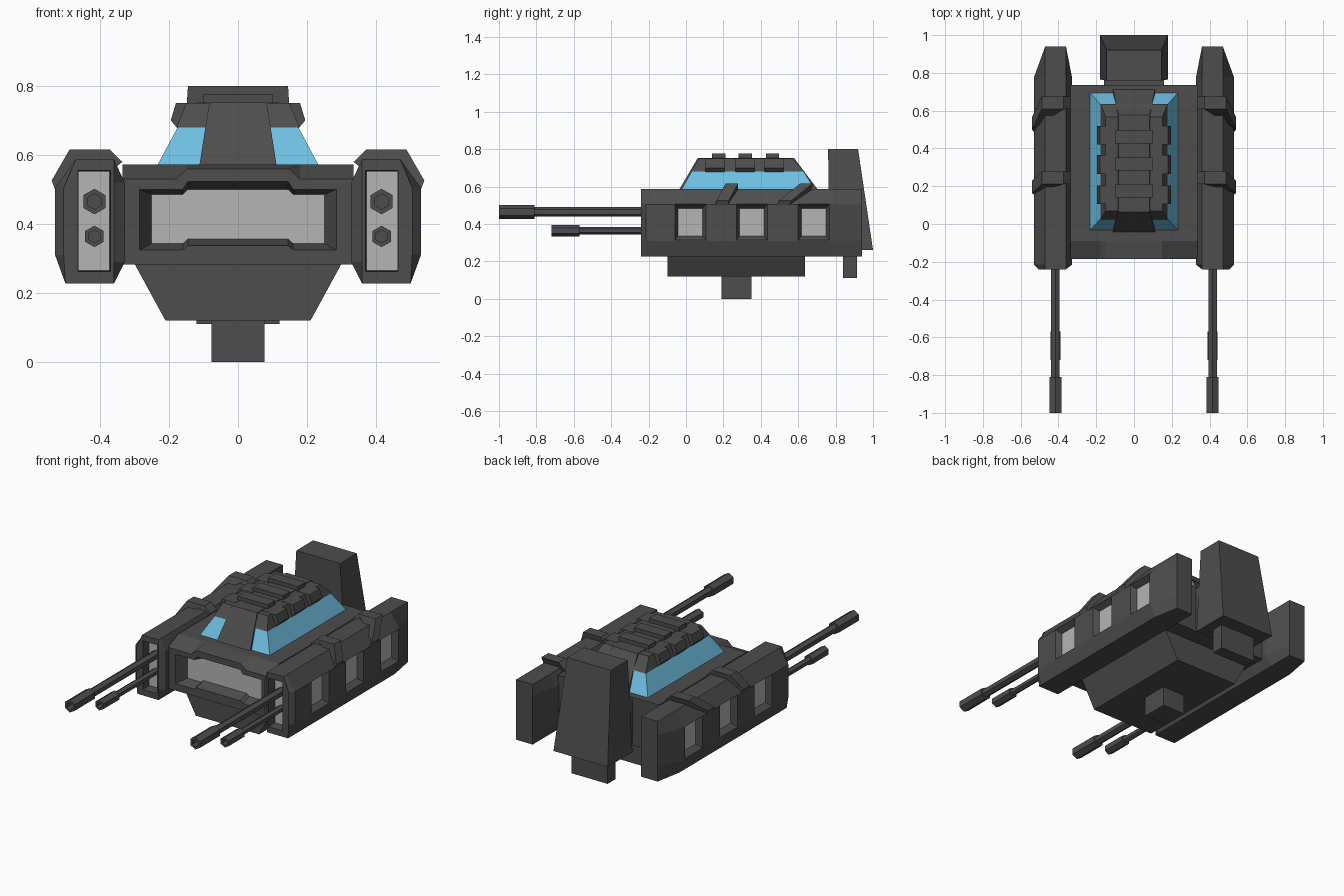
import bpy, bmesh, math

if "Cube" in bpy.data.objects:
    bpy.data.objects.remove(bpy.data.objects["Cube"])


def material(name, rgb):
    m = bpy.data.materials.new(name)
    m.diffuse_color = (*rgb, 1)
    m.use_nodes = True
    m.node_tree.nodes["Principled BSDF"].inputs["Base Color"].default_value = m.diffuse_color
    return m


DARK = material("dark_grey", (0.075, 0.075, 0.075))
LIGHT = material("light_grey", (0.46, 0.46, 0.46))
BLUE = material("blue_glass", (0.16, 0.52, 0.76))


def loft(name, groups, mat=DARK, mirror=False):
    """Skin each group of matching rings into a capped solid; one ring gives a flat panel."""
    bm = bmesh.new()
    for rings in groups:
        vs = [[bm.verts.new(p) for p in ring] for ring in rings]
        n = len(vs[0])
        for a, b in zip(vs, vs[1:]):
            for i in range(n):
                j = (i + 1) % n
                bm.faces.new((a[i], a[j], b[j], b[i]))
        bm.faces.new(vs[0])
        if len(vs) > 1:
            bm.faces.new(vs[-1][::-1])
    bmesh.ops.recalc_face_normals(bm, faces=bm.faces)
    me = bpy.data.meshes.new(name)
    bm.to_mesh(me)
    bm.free()
    me.materials.append(mat)
    ob = bpy.data.objects.new(name, me)
    bpy.context.collection.objects.link(ob)
    if mirror:
        ob.modifiers.new("mirror", 'MIRROR')
    return ob


def rect_x(x, y0, y1, z0, z1):
    return [(x, y0, z0), (x, y1, z0), (x, y1, z1), (x, y0, z1)]


def rect_y(y, x0, x1, z0, z1):
    return [(x0, y, z0), (x1, y, z0), (x1, y, z1), (x0, y, z1)]


def rect_z(z, hx, y0, y1):
    return [(-hx, y0, z), (hx, y0, z), (hx, y1, z), (-hx, y1, z)]


# Main hull with stepped, recessed front window
def hull_ring(y, hw, zb, zbc, zs, zc, a=0.18, b=0.148):
    pts = [(-hw, zb), (-a, zb), (-b, zbc), (b, zbc), (a, zb), (hw, zb),
           (hw, zs), (a, zs), (b, zc), (-b, zc), (-a, zs), (-hw, zs)]
    return [(x, y, z) for x, z in pts]


loft("main_hull", [[hull_ring(0.735, 0.335, 0.283, 0.283, 0.573, 0.573),
                    hull_ring(-0.09, 0.335, 0.283, 0.283, 0.573, 0.573),
                    hull_ring(-0.185, 0.335, 0.283, 0.283, 0.53, 0.56),
                    hull_ring(-0.185, 0.285, 0.325, 0.337, 0.50, 0.523, 0.16, 0.145),
                    hull_ring(-0.12, 0.25, 0.343, 0.357, 0.485, 0.50, 0.16, 0.145)]])
loft("front_window", [[hull_ring(-0.122, 0.25, 0.343, 0.357, 0.485, 0.50, 0.16, 0.145)]], LIGHT)

# Belly and pedestal
loft("belly", [[rect_z(0.12, 0.21, -0.10, 0.635), rect_z(0.285, 0.30, -0.10, 0.635)]])
loft("pedestal", [[rect_z(0, 0.077, 0.19, 0.35), rect_z(0.13, 0.077, 0.19, 0.35)]])

# Tail block
loft("tail_block", [[rect_z(0.26, 0.18, 0.765, 1.0), rect_z(0.80, 0.145, 0.76, 0.92)]])
loft("tail_foot", [[rect_z(0.11, 0.12, 0.84, 0.915), rect_z(0.27, 0.12, 0.84, 0.915)]])
loft("tail_connector", [[rect_z(0.30, 0.16, 0.72, 0.78), rect_z(0.56, 0.16, 0.72, 0.78)]])

# Canopy: glass, roof, central spine and ribs
loft("canopy_glass", [[rect_z(0.53, 0.255, -0.055, 0.72), rect_z(0.68, 0.175, 0.03, 0.63)]], BLUE)
loft("canopy_roof", [[rect_z(0.68, 0.178, 0.025, 0.636), rect_z(0.75, 0.15, 0.07, 0.567)]])
loft("canopy_spine", [[rect_z(0.55, 0.115, -0.056, 0.73), rect_z(0.753, 0.083, 0.063, 0.578)]])

RIB_SIDE = [(0.09, 0.70), (0.09, 0.752), (0.18, 0.75), (0.195, 0.70), (0.175, 0.677)]
rib_y = (0.155, 0.315, 0.47)
loft("rib_tops", [[rect_z(0.73, 0.1, y - 0.015, y + 0.055), rect_z(0.776, 0.1, y - 0.015, y + 0.055)]
                  for y in (0.155, 0.297, 0.442)])
loft("rib_sides", [[[(x, y + d, z) for x, z in RIB_SIDE] for d in (-0.05, 0.05)] for y in rib_y],
     mirror=True)

# Side pods, tapered at the back, with recesses cut in
POD = [(0.36, 0.227), (0.50, 0.227), (0.53, 0.31), (0.53, 0.505),
       (0.47, 0.588), (0.36, 0.588), (0.328, 0.52), (0.328, 0.29)]


def pod_ring(y, lo=0.0, hi=1.0):
    return [(min(max(x, lo), hi), y, z) for x, z in POD]


pod = loft("side_pod", [[pod_ring(-0.24, 0.36, 0.505), pod_ring(-0.215),
                         pod_ring(0.775), pod_ring(0.94, 0.36, 0.47)]])
windows = (0.023, 0.352, 0.683)
cuts = [[rect_x(x, c - w, c + w, 0.41 - h, 0.41 + h)
         for x, w, h in ((0.56, 0.083, 0.096), (0.529, 0.083, 0.096), (0.495, 0.065, 0.073))]
        for c in windows]
cuts.append([rect_y(-0.3, 0.368, 0.466, 0.26, 0.557), rect_y(-0.18, 0.372, 0.462, 0.265, 0.552)])
cutter = loft("pod_cutter", cuts)
cutter.hide_render = True
boolean = pod.modifiers.new("recesses", 'BOOLEAN')
boolean.object = cutter
boolean.solver = 'EXACT'
bpy.context.view_layer.objects.active = pod
bpy.ops.object.modifier_apply(modifier="recesses")
bpy.data.objects.remove(cutter)
pod.modifiers.new("mirror", 'MIRROR')

loft("pod_windows", [[rect_x(0.497, c - 0.065, c + 0.065, 0.337, 0.483)] for c in windows],
     LIGHT, mirror=True)
loft("gun_plate", [[rect_y(-0.182, 0.372, 0.462, 0.265, 0.552)]], LIGHT, mirror=True)

# Slanted clamps wrapping over the pods (s: 0 at the top, 1 low on the side)
CLAMP = [(0.335, 0.58, 0), (0.372, 0.616, 0), (0.488, 0.616, 0), (0.54, 0.526, 0.9),
         (0.53, 0.50, 1), (0.50, 0.50, 1), (0.46, 0.56, 0), (0.36, 0.56, 0)]
loft("pod_clamps", [[[(x, top + s * (low - top) + d, z) for x, z, s in CLAMP]
                     for d in (-0.033, 0.033)]
                    for top, low in ((0.245, 0.19), (0.643, 0.52))], mirror=True)


# Hexagonal guns with hollow muzzles
def gun(z, tip, neck, r_muzzle, r_barrel):
    steps = [(tip + 0.05, r_muzzle * 0.6), (tip, r_muzzle * 0.6), (tip, r_muzzle),
             (neck, r_muzzle), (neck, r_barrel), (-0.15, r_barrel)]
    angles = [math.radians(30 + 60 * k) for k in range(6)]
    return [[(0.416 + r * math.cos(a), y, z + r * math.sin(a)) for a in angles] for y, r in steps]


loft("upper_gun", [gun(0.465, -1.0, -0.81, 0.037, 0.026)], mirror=True)
loft("lower_gun", [gun(0.364, -0.72, -0.57, 0.031, 0.02)], mirror=True)
